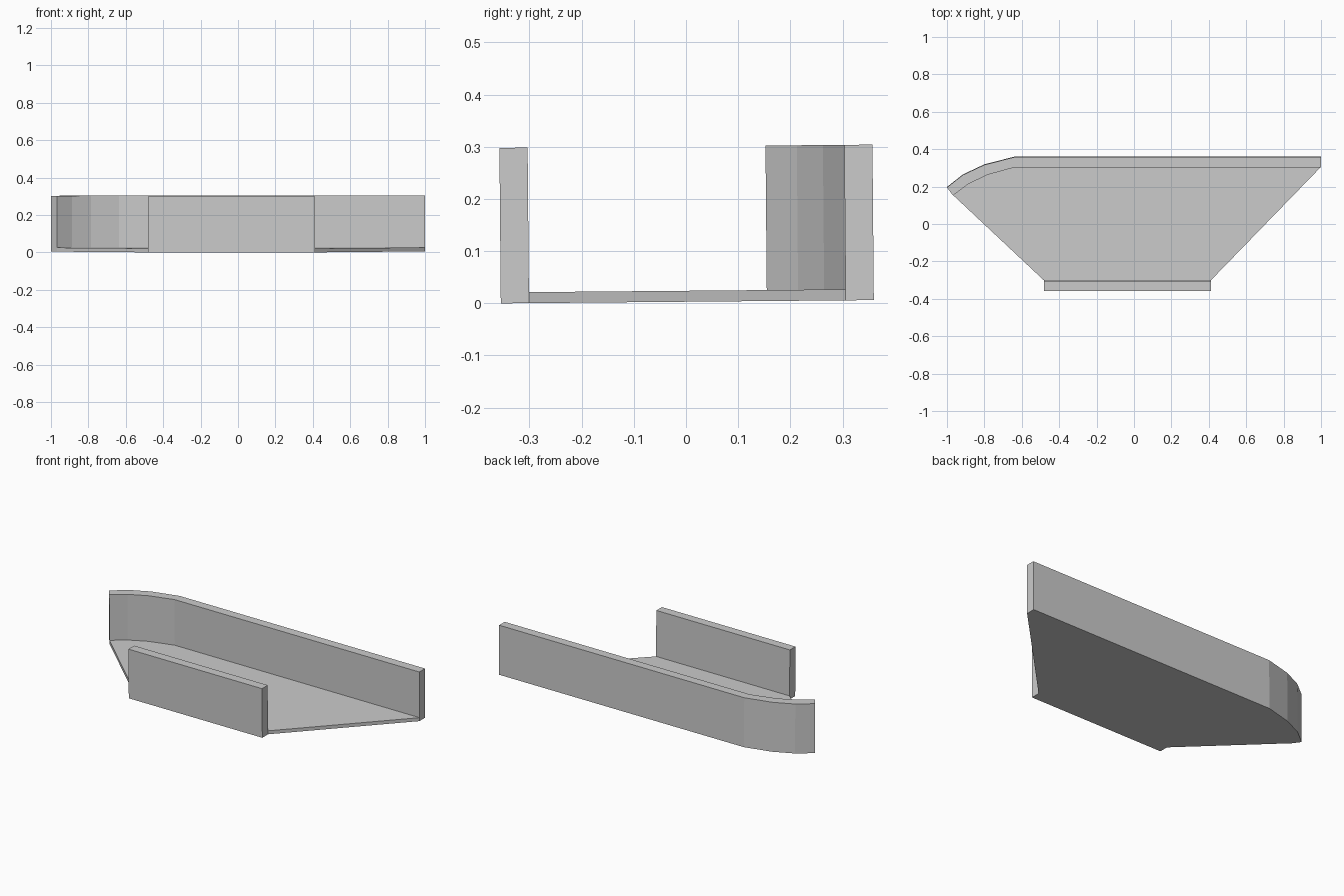
import bpy, bmesh, math
from mathutils import Matrix

if "Cube" in bpy.data.objects:
    bpy.data.objects.remove(bpy.data.objects["Cube"])

# whole channel leans very slightly up towards the back
TILT = Matrix.Translation((0, 0, 0.003)) @ Matrix.Rotation(math.radians(0.5), 4, 'X')


def extrude_outline(name, outline, height):
    """Flat outline on the ground plane, pushed up to a solid."""
    bm = bmesh.new()
    face = bm.faces.new([bm.verts.new((x, y, 0)) for x, y in outline])
    ext = bmesh.ops.extrude_face_region(bm, geom=[face], use_keep_orig=True)
    top = [v for v in ext["geom"] if isinstance(v, bmesh.types.BMVert)]
    bmesh.ops.translate(bm, verts=top, vec=(0, 0, height))
    bmesh.ops.recalc_face_normals(bm, faces=bm.faces)
    bm.transform(TILT)
    mesh = bpy.data.meshes.new(name)
    bm.to_mesh(mesh)
    bm.free()
    obj = bpy.data.objects.new(name, mesh)
    bpy.context.collection.objects.link(obj)
    return obj


WALL_H, FLOOR_H = 0.298, 0.021
inner = [(1.0, 0.306), (-0.637, 0.306), (-0.785, 0.265), (-0.888, 0.215), (-0.968, 0.155)]
outer = [(1.0, 0.36), (-0.64, 0.36), (-0.80, 0.319), (-0.915, 0.265), (-1.0, 0.198)]
front_l, front_r, front_y = -0.482, 0.411, -0.301

# floor plate between the two walls
extrude_outline("floor", [(front_l, front_y), (front_r, front_y)] + inner, FLOOR_H)

# long back wall with the curved left end
extrude_outline("back_wall", inner + outer[::-1], WALL_H)

# short front wall
extrude_outline("front_wall", [(front_l, -0.355), (front_r, -0.355),
                               (front_r, front_y), (front_l, front_y)], WALL_H)
